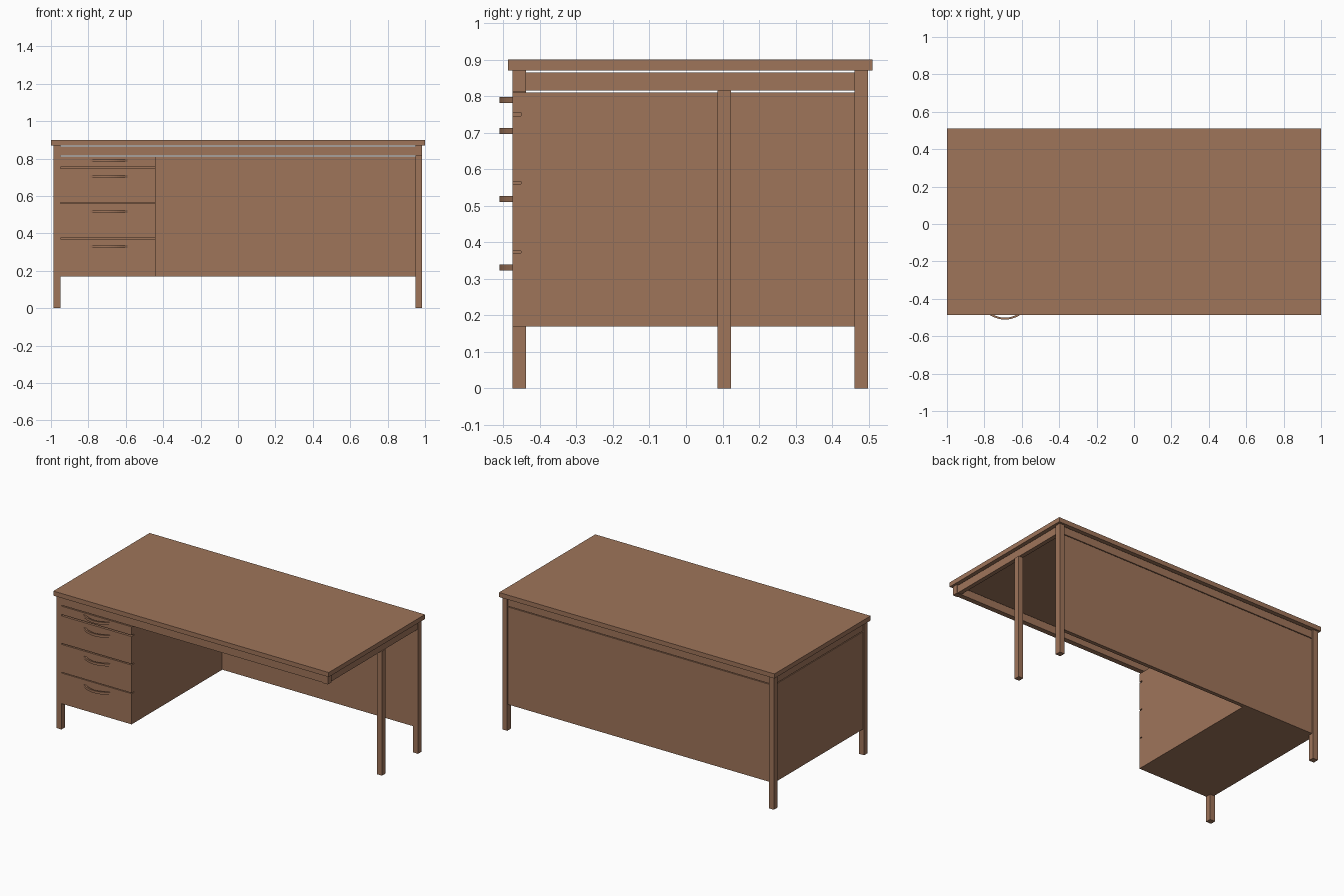
import bpy, bmesh, math

if "Cube" in bpy.data.objects:
    bpy.data.objects.remove(bpy.data.objects["Cube"])

wood = bpy.data.materials.new("brown wood")
wood.diffuse_color = (0.345, 0.176, 0.102, 1)
wood.use_nodes = True
wood.node_tree.nodes["Principled BSDF"].inputs["Base Color"].default_value = wood.diffuse_color


def finish(name, bm):
    bmesh.ops.recalc_face_normals(bm, faces=bm.faces)
    me = bpy.data.meshes.new(name)
    bm.to_mesh(me)
    bm.free()
    me.materials.append(wood)
    ob = bpy.data.objects.new(name, me)
    bpy.context.collection.objects.link(ob)
    return ob


def box(name, x, y, z):
    """Box from (min, max) ranges."""
    bm = bmesh.new()
    bmesh.ops.create_cube(bm, size=1)
    for v in bm.verts:
        for i, (a, b) in enumerate((x, y, z)):
            v.co[i] = a if v.co[i] < 0 else b
    return finish(name, bm)


def handle(name, cx, z0, z1):
    """Curved pull: a crescent strip bowed toward the front."""
    n, half, thick = 14, 0.1, 0.010
    bm = bmesh.new()
    outer, inner = [], []
    for i in range(n + 1):
        t = -1 + 2 * i / n
        bow = 1 - t * t
        outer.append((cx + half * t, -0.474 - 0.037 * bow))
        inner.append((cx + (half - 0.014) * t, -0.470 - (0.041 - thick) * bow))
    ring = outer + inner[::-1]
    low = [bm.verts.new((x, y, z0)) for x, y in ring]
    top = [bm.verts.new((x, y, z1)) for x, y in ring]
    m = len(ring)
    for i in range(m):
        j = (i + 1) % m
        bm.faces.new((low[i], low[j], top[j], top[i]))
    for i in range(n):
        a, b, c, d = i, i + 1, m - 2 - i, m - 1 - i
        bm.faces.new([top[k] for k in (a, b, c, d)])
        bm.faces.new([low[k] for k in (d, c, b, a)])
    return finish(name, bm)


FRONT, BACK = (-0.475, -0.438), (0.461, 0.498)
LEFT, RIGHT = (-0.987, -0.95), (0.95, 0.985)
RAIL, PANEL = (0.815, 0.865), (0.17, 0.81)

# Desk top
box("desk_top", (-1, 1), (-0.487, 0.511), (0.87, 0.90))

# Legs; the right front corner is only a short stub
box("front_left_leg", LEFT, FRONT, (0, 0.87))
box("back_left_leg", LEFT, BACK, (0, 0.87))
box("back_right_leg", RIGHT, BACK, (0, 0.87))
box("middle_right_leg", RIGHT, (0.086, 0.123), (0, 0.816))
box("front_right_stub", RIGHT, FRONT, (0.813, 0.87))

# Rails just under the top
box("front_rail", (-0.95, 0.95), (-0.473, -0.44), RAIL)
box("back_rail", (-0.95, 0.95), (0.463, 0.490), RAIL)
box("left_rail", (-0.980, -0.952), (-0.438, 0.461), RAIL)
box("right_rail", (0.952, 0.980), (-0.438, 0.461), RAIL)

# Panels
box("back_panel", (-0.95, 0.95), (0.465, 0.490), PANEL)
box("left_panel", (-0.980, -0.95), (-0.438, 0.461), PANEL)

# Drawer cabinet
box("drawer_cabinet", (-0.95, -0.44), (-0.452, 0.465), PANEL)

# Drawer fronts with gaps between, and their handles
fronts = [(0.755, 0.81), (0.566, 0.746), (0.376, 0.559), (0.17, 0.371)]
pulls = [0.789, 0.705, 0.518, 0.331]
for i, (span, z) in enumerate(zip(fronts, pulls), 1):
    box(f"drawer_front_{i}", (-0.95, -0.44), (-0.475, -0.452), span)
    handle(f"drawer_handle_{i}", -0.69, z - 0.008, z + 0.008)
